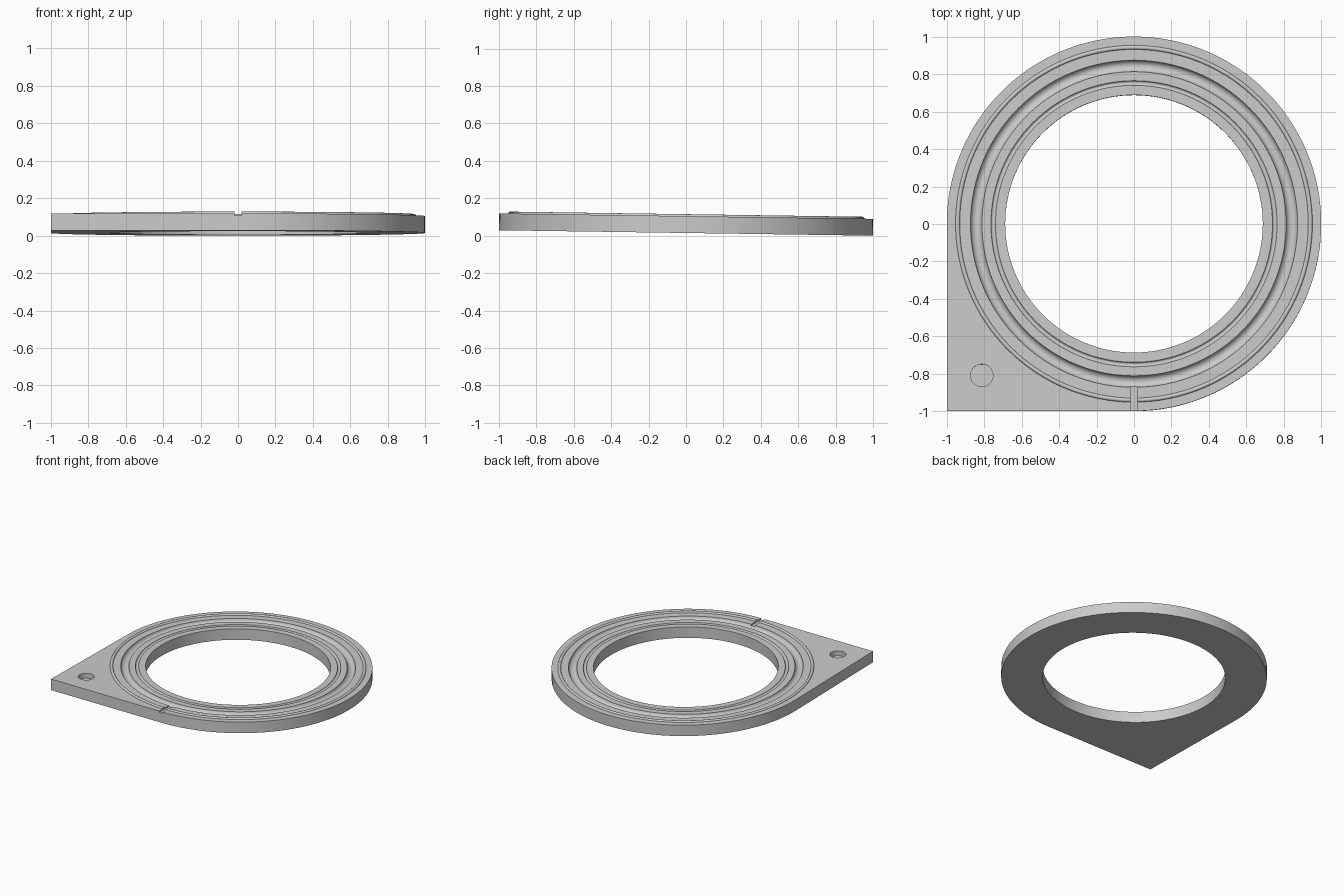
import bpy
import bmesh
import math
from mathutils import Matrix

THICK = 0.09
SEGS = 128
TILT = -0.0145

if "Cube" in bpy.data.objects:
    bpy.data.objects.remove(bpy.data.objects["Cube"], do_unlink=True)

grey = bpy.data.materials.new("plain_grey")
grey.use_nodes = True
grey.diffuse_color = (0.6, 0.6, 0.6, 1)
grey.node_tree.nodes["Principled BSDF"].inputs["Base Color"].default_value = (0.6, 0.6, 0.6, 1)


def cylinder(name, radius, depth, loc, segs):
    bpy.ops.mesh.primitive_cylinder_add(vertices=segs, radius=radius, depth=depth, location=loc)
    bpy.context.object.name = name
    return bpy.context.object


def ring(name, radius, tube, z, minor):
    bpy.ops.mesh.primitive_torus_add(major_radius=radius, minor_radius=tube, location=(0, 0, z),
                                     major_segments=SEGS, minor_segments=minor)
    bpy.context.object.name = name
    return bpy.context.object


def combine(target, tool, operation):
    mod = target.modifiers.new(tool.name, "BOOLEAN")
    mod.operation = operation
    mod.solver = "EXACT"
    mod.object = tool
    bpy.context.view_layer.objects.active = target
    bpy.ops.object.modifier_apply(modifier=mod.name)
    bpy.data.objects.remove(tool, do_unlink=True)


# Plate: three quarters of a disc and one square corner lug
bm = bmesh.new()
outline = [(-1, -1)]
for i in range(SEGS * 3 // 4 + 1):
    a = -math.pi / 2 + 2 * math.pi * i / SEGS
    outline.append((math.cos(a), math.sin(a)))
face = bm.faces.new([bm.verts.new((x, y, 0)) for x, y in outline])
top = bmesh.ops.extrude_face_region(bm, geom=[face])["geom"]
bmesh.ops.translate(bm, vec=(0, 0, THICK), verts=[v for v in top if isinstance(v, bmesh.types.BMVert)])
bmesh.ops.recalc_face_normals(bm, faces=bm.faces)
mesh = bpy.data.meshes.new("bearing_plate")
bm.to_mesh(mesh)
bm.free()
plate = bpy.data.objects.new("bearing_plate", mesh)
bpy.context.collection.objects.link(plate)

# Centre bore, ball race, seal groove and raised bead
combine(plate, cylinder("bore", 0.688, 1, (0, 0, 0), SEGS), "DIFFERENCE")
combine(plate, ring("ball_race", 0.843, 0.031, THICK + 0.003, 24), "DIFFERENCE")
combine(plate, ring("seal_groove", 0.752, 0.0125, THICK + 0.001, 12), "DIFFERENCE")
combine(plate, ring("raised_bead", 0.942, 0.0115, THICK - 0.001, 12), "UNION")

# Blind hole in the lug
combine(plate, cylinder("lug_hole", 0.06, 0.08, (-0.813, -0.81, THICK), 48), "DIFFERENCE")

# Slot from the race to the front rim
bpy.ops.mesh.primitive_cube_add(size=1, location=(0, -0.96, THICK + 0.019))
slot = bpy.context.object
slot.name = "slot"
slot.scale = (0.035, 0.18, 0.06)
combine(plate, slot, "DIFFERENCE")

# Slight tilt, resting on the ground
plate.data.transform(Matrix.Rotation(TILT, 4, "X"))
low = min(v.co.z for v in plate.data.vertices)
plate.data.transform(Matrix.Translation((0, 0, -low)))

plate.data.materials.clear()
plate.data.materials.append(grey)
for p in plate.data.polygons:
    p.material_index = 0
bpy.ops.object.select_all(action="DESELECT")
plate.select_set(True)
bpy.context.view_layer.objects.active = plate
bpy.ops.object.shade_smooth_by_angle(angle=math.radians(35))
